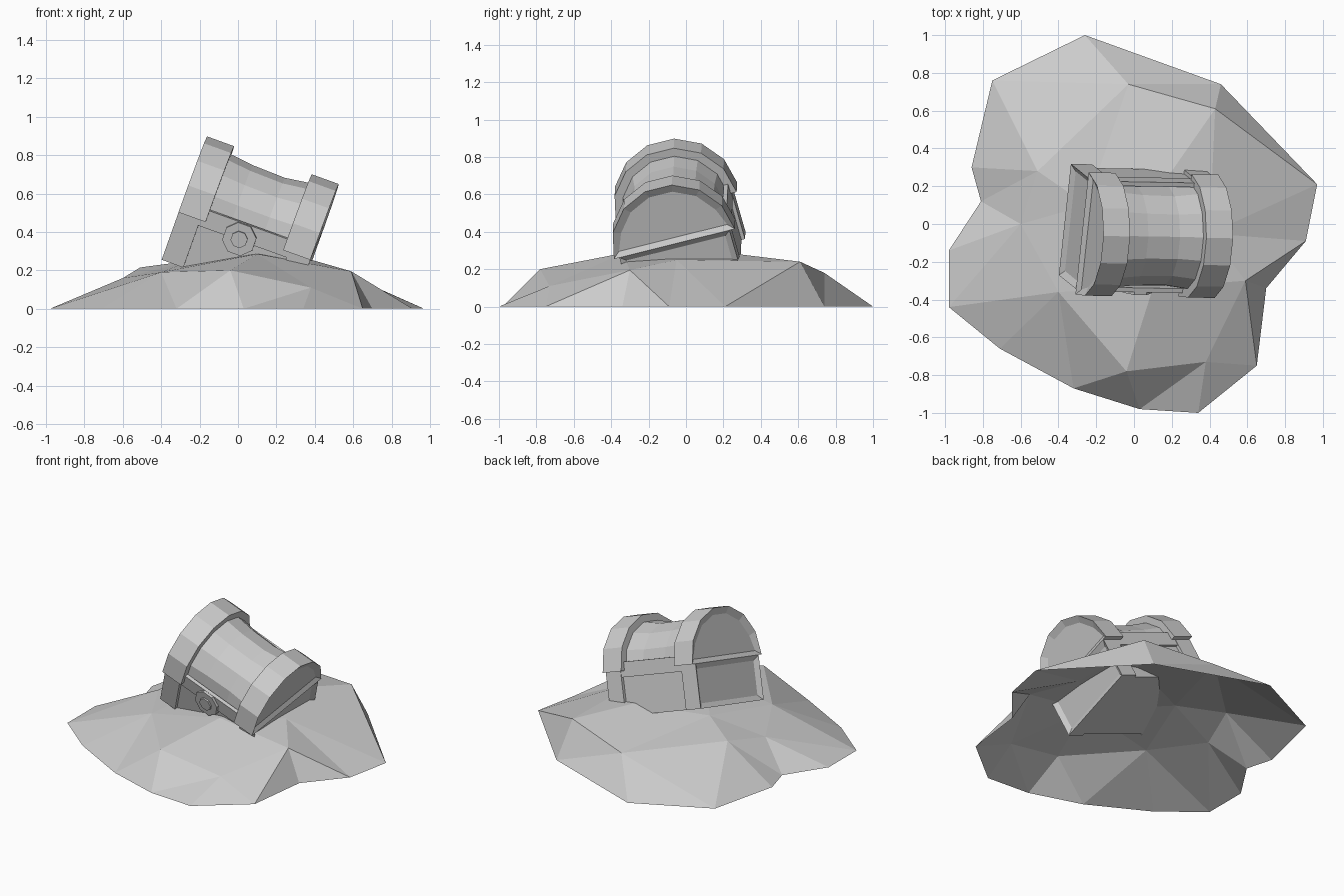
import bpy, bmesh, math
from mathutils import Matrix, Vector
from mathutils.geometry import delaunay_2d_cdt

default_cube = bpy.data.objects.get("Cube")
if default_cube:
    bpy.data.objects.remove(default_cube, do_unlink=True)

# One plain grey for everything
grey = bpy.data.materials.new("plain grey")
grey.use_nodes = True
grey.diffuse_color = (0.6, 0.6, 0.6, 1)
grey.node_tree.nodes["Principled BSDF"].inputs["Base Color"].default_value = grey.diffuse_color

# Tilted frame of the chest: origin at the middle of the seam under the lid
along = Vector((0.94, -0.017, -0.34)).normalized()
up = along.cross(Vector((0.105, 0.964, 0.24))).normalized()
across = up.cross(along)
chest_frame = Matrix((along, across, up)).transposed().to_4x4()
chest_frame.translation = (0.068, -0.056, 0.459)

HALF_LENGTH = 0.365
DEPTH = 0.28
SEGMENTS = 7


def add_object(name, bm, matrix=Matrix.Identity(4)):
    mesh = bpy.data.meshes.new(name)
    bm.to_mesh(mesh)
    bm.free()
    mesh.materials.append(grey)
    obj = bpy.data.objects.new(name, mesh)
    obj.matrix_world = matrix
    bpy.context.collection.objects.link(obj)
    return obj


def loft(name, sections, panel_side=0, border=0.045):
    """Join (x, profile) sections; sink a framed panel into one end if asked."""
    bm = bmesh.new()
    rings = [[bm.verts.new((x, y, z)) for y, z in profile] for x, profile in sections]
    for ring, following in zip(rings, rings[1:]):
        for i in range(len(ring)):
            j = (i + 1) % len(ring)
            bm.faces.new((ring[i], ring[j], following[j], following[i]))
    bm.faces.new(rings[0])
    bm.faces.new(rings[-1])
    bmesh.ops.recalc_face_normals(bm, faces=bm.faces)
    if panel_side:
        ends = [f for f in bm.faces if f.normal.x * panel_side > 0.9]
        bmesh.ops.inset_individual(bm, faces=ends, thickness=border, depth=-0.02)
    return add_object(name, bm, chest_frame)


def arch(radius):
    angles = [math.pi * i / SEGMENTS for i in range(SEGMENTS + 1)]
    return [(radius * math.cos(a), radius * math.sin(a)) for a in angles]


def rectangle(half_width, bottom, top):
    return [(-half_width, bottom), (half_width, bottom), (half_width, top), (-half_width, top)]


# Sagging barrel lid between the end bands
inner = HALF_LENGTH - 0.1
lid_stations = [(-inner, 0.295), (-0.09, 0.275), (0.09, 0.27), (inner, 0.295)]
loft("lid", [(x, arch(r)) for x, r in lid_stations])

# Chest body
body = rectangle(0.285, -DEPTH, 0)
loft("body", [(-inner, body), (inner, body)])

# End bands of the lid and end frames of the body, each with a sunken panel
for side, label in ((-1, "right"), (1, "left")):
    outer = side * HALF_LENGTH
    band = arch(0.335)
    loft(label + "_lid_band", [(outer, band), (outer - side * 0.15, band)], side)
    frame = rectangle(0.305, -DEPTH, 0)
    loft(label + "_body_frame", [(outer, frame), (outer - side * 0.12, frame)], side)

# Raised rails along the seam, front and back
for side, label in ((-1, "front"), (1, "back")):
    for part, low, high in (("lid", 0, 0.055), ("body", -0.04, 0)):
        y = side * 0.29
        rail = [(y - 0.012, low), (y + 0.012, low), (y + 0.012, high), (y - 0.012, high)]
        loft(label + "_" + part + "_rail", [(-inner, rail), (inner, rail)])

# Lock plate and keyhole boss hanging from the front seam
for name, radius, front in (("lock_plate", 0.09, 0.318), ("lock_boss", 0.045, 0.328)):
    bm = bmesh.new()
    bmesh.ops.create_cone(bm, cap_ends=True, segments=8, radius1=radius, radius2=radius, depth=0.04)
    turn = Matrix.Rotation(math.pi / 2, 4, "X") @ Matrix.Rotation(math.pi / 8, 4, "Z")
    place = Matrix.Translation((-0.02, 0.02 - front, -0.03))
    add_object(name, bm, chest_frame @ place @ turn)

# Faceted sand mound: ground outline, then raised points, joined as triangles
outline = [(-0.26, 1), (-0.75, 0.76), (-0.86, 0.3), (-0.81, 0.12), (-0.98, -0.14),
           (-0.98, -0.44), (-0.71, -0.66), (-0.32, -0.87), (0.03, -0.98), (0.34, -1),
           (0.65, -0.75), (0.7, -0.34), (0.91, -0.09), (0.97, 0.21), (0.46, 0.74)]
raised = [(-0.03, 0.74, 0.18), (0.43, 0.61, 0.24), (0.59, -0.3, 0.195), (0.38, -0.73, 0.11),
          (-0.04, -0.78, 0.2), (-0.4, -0.36, 0.19), (-0.6, 0, 0.16), (-0.51, 0.28, 0.215),
          (0.1, -0.34, 0.285), (0.4, -0.05, 0.25), (0.2, 0.28, 0.28), (-0.25, 0.1, 0.25)]
points = [Vector((x, y, 0)) for x, y in outline] + [Vector(p) for p in raised]
ridge = [(len(outline), len(outline) + 1)]
flat, _, triangles, origin, _, _ = delaunay_2d_cdt(
    [p.xy for p in points], ridge, [list(range(len(outline)))], 1, 1e-5)
bm = bmesh.new()
verts = [bm.verts.new((p.x, p.y, points[source[0]].z if source else 0))
         for p, source in zip(flat, origin)]
for triangle in triangles:
    bm.faces.new([verts[i] for i in triangle])
for face in bm.faces:
    face.normal_update()
    if face.normal.z < 0:
        face.normal_flip()
add_object("sand_mound", bm)
